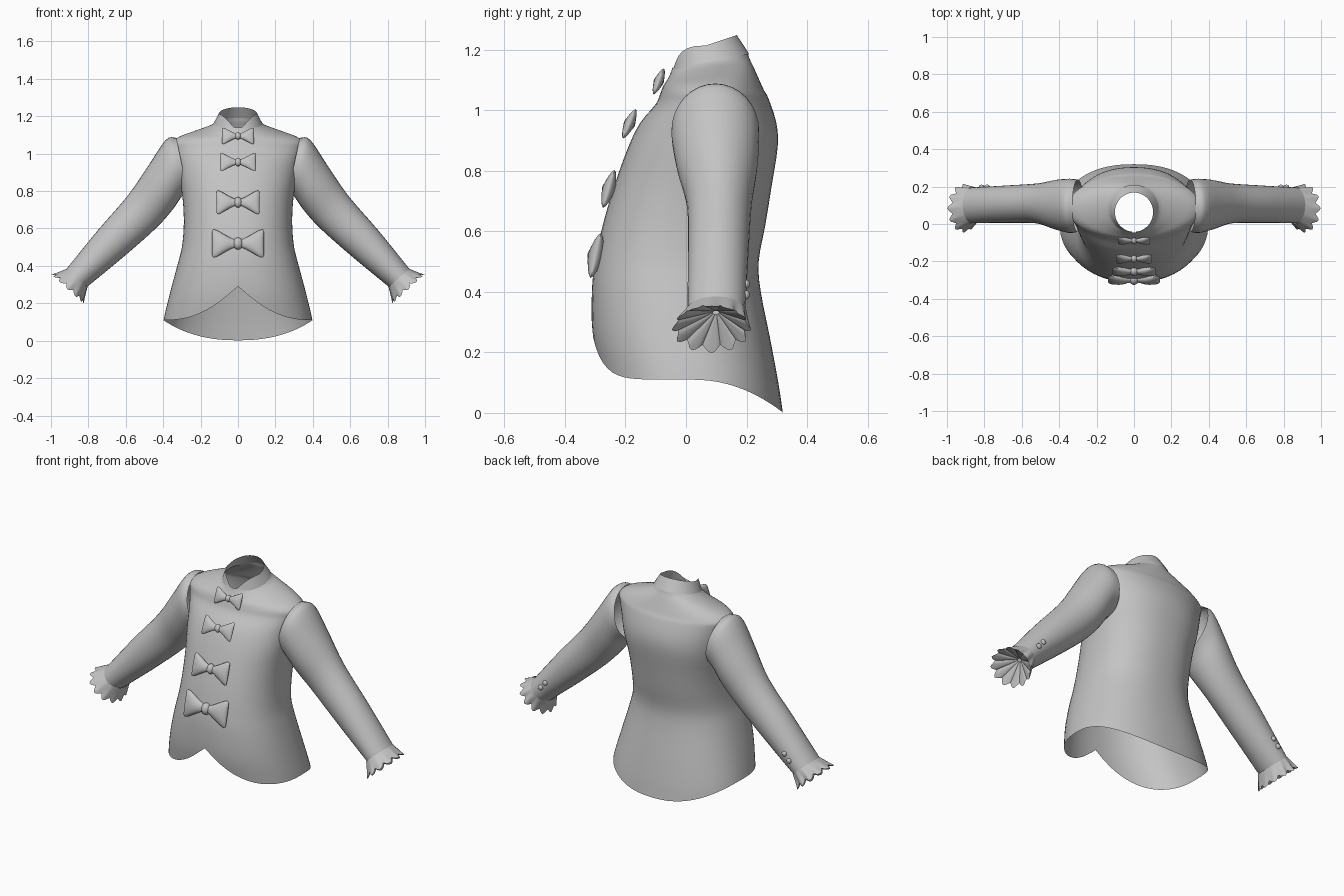
import bpy, bmesh, math
from mathutils import Vector, Matrix

cube = bpy.data.objects.get("Cube")
if cube:
    bpy.data.objects.remove(cube, do_unlink=True)

cloth = bpy.data.materials.new("light grey cloth")
cloth.use_nodes = True
GREY = (0.55, 0.55, 0.55, 1)
cloth.diffuse_color = GREY
for node in cloth.node_tree.nodes:
    if node.type == 'BSDF_PRINCIPLED':
        node.inputs["Base Color"].default_value = GREY
        node.inputs["Roughness"].default_value = 0.8


def finish(name, bm, mirror=False, angle=50):
    """Turn a bmesh into a smooth shaded object."""
    bmesh.ops.recalc_face_normals(bm, faces=bm.faces)
    mesh = bpy.data.meshes.new(name)
    bm.to_mesh(mesh)
    bm.free()
    mesh.materials.append(cloth)
    obj = bpy.data.objects.new(name, mesh)
    bpy.context.collection.objects.link(obj)
    bpy.ops.object.select_all(action='DESELECT')
    obj.select_set(True)
    bpy.context.view_layer.objects.active = obj
    bpy.ops.object.shade_smooth_by_angle(angle=math.radians(angle))
    if mirror:
        obj.modifiers.new("mirror", 'MIRROR').use_mirror_merge = False
    return obj


def loft(rings, closed=True, caps=False):
    """Skin a list of equal length point rings."""
    bm = bmesh.new()
    rows = [[bm.verts.new(p) for p in ring] for ring in rings]
    n = len(rows[0])
    for a, b in zip(rows, rows[1:]):
        for i in range(n if closed else n - 1):
            j = (i + 1) % n
            bm.faces.new((a[i], a[j], b[j], b[i]))
    if caps:
        bm.faces.new(rows[0])
        bm.faces.new(rows[-1])
    return bm


def spline(rows, steps):
    """Catmull-Rom interpolation through rows of numbers."""
    pts = [Vector(r) for r in rows]
    pts = [2 * pts[0] - pts[1]] + pts + [2 * pts[-1] - pts[-2]]
    out = []
    for a, b, c, d in zip(pts, pts[1:], pts[2:], pts[3:]):
        for s in range(steps):
            t = s / steps
            out.append(b + (c - a) * (t / 2) + (2 * a - 5 * b + 4 * c - d) * (t * t / 2)
                       + (3 * b - a - 3 * c + d) * (t ** 3 / 2))
    return out + [pts[-2]]


def power(v, p):
    return math.copysign(abs(v) ** p, v)


# Body sections: half width, front y, back y, front z, back z
body = spline([
    (.41, -.27, .32, 0, 0), (.40, -.28, .305, .1, .1), (.365, -.308, .277, .25, .25),
    (.325, -.311, .247, .4, .4), (.30, -.30, .24, .5, .5), (.29, -.275, .262, .62, .62),
    (.295, -.237, .283, .75, .75), (.315, -.19, .303, .88, .88),
    (.33, -.15, .298, .96, .96), (.35, -.10, .272, 1.02, 1.04),
    (.355, -.085, .258, 1.055, 1.065), (.31, -.075, .24, 1.08, 1.105),
    (.22, -.062, .222, 1.1, 1.145), (.15, -.05, .21, 1.125, 1.17),
    (.125, -.045, .203, 1.14, 1.19)], 3)
WAIST = .5


def section_at(z):
    for lo, hi in zip(body, body[1:]):
        if z <= hi[3]:
            return lo.lerp(hi, max(0, (z - lo[3]) / (hi[3] - lo[3])))
    return body[-1]


def hem(a):
    """Height of the cutaway hem; angle 0 is the front."""
    c, u = math.cos(a), abs(math.sin(a))
    return .11 + .18 * (1 - u) ** 2.5 if c > 0 else .11 - .108 * c * c


def body_point(row, a):
    z = row[3]
    if z < WAIST:
        low = hem(a)
        z = low + (WAIST - low) * z / WAIST
        row = section_at(z)
    p = .87 + .13 * min(1, max(0, (z - .85) / .2))
    w, front, back, zf, zb = row
    k = (1 - power(math.cos(a), p)) / 2
    zz = z if row[3] < WAIST or z < WAIST else zf + (zb - zf) * k
    return (w * power(math.sin(a), p), front + (back - front) * k, zz)


SIDES = 64
turn = [2 * math.pi * i / SIDES for i in range(SIDES)]
finish("jacket_body", loft([[body_point(r, a) for a in turn] for r in body]))

# Stand collar, split at the front
GAP = .09
arc = [GAP + (2 * math.pi - 2 * GAP) * i / 48 for i in range(49)]


def collar_point(a, t):
    s, c = math.sin(a), math.cos(a)
    base = Vector((.132 * s, .079 - .13 * c, 1.158 - .027 * c - .02 * max(0, c) ** 6))
    rise = -.035 * c if c < 0 else -.05 * c ** 3 - .03 * c ** 10
    top = Vector((.102 * s, .063 - .105 * c, 1.213 + rise))
    return base.lerp(top, t)


finish("collar", loft([[collar_point(a, t / 3) for a in arc] for t in range(4)], closed=False))

# Sleeve sections: top x, top z, bottom x, bottom z, centre y, half depth
sleeve = spline([
    (.33, 1.085, .27, .80, .098, .14), (.385, 1.075, .305, .765, .097, .145),
    (.48, .935, .35, .70, .103, .133), (.59, .775, .44, .60, .11, .107),
    (.75, .59, .61, .45, .106, .10), (.92, .38, .81, .285, .10, .095)], 4)


def tube_point(row, a, grow=1, slide=0):
    tx, tz, bx, bz, y, d = row
    c, s = math.cos(a) * grow, math.sin(a) * grow
    along = Vector((tz - bz, 0, bx - tx)).normalized() * slide
    return Vector(((tx + bx) / 2 + (tx - bx) / 2 * c, y + d * s,
                   (tz + bz) / 2 + (tz - bz) / 2 * c)) + along


finish("sleeves", loft([[tube_point(r, a) for a in turn[::2]] for r in sleeve]), mirror=True)

# Scalloped cuff ruffle, with a pleated fan inside
PLEATS = 12
fine = [2 * math.pi * i / (PLEATS * 6) for i in range(PLEATS * 6)]
cuff = Vector((.915, .385, .805, .287, .10, .099))
flare = Vector((.985, .355, .825, .21, .084, .122))
ruffle = []
for t in (0, .35, .7, 1):
    row = cuff.lerp(flare, t)
    ruffle.append([tube_point(row, a, 1 + .07 * t * math.cos(PLEATS * a),
                              .02 * t * (abs(math.cos(PLEATS * a / 2)) - .5)) for a in fine])
hub = tube_point(cuff, 0, 0)
ruffle.append([p.lerp(hub, .92) for p in ruffle[-1]])
finish("cuff_ruffles", loft(ruffle, caps=False), mirror=True, angle=60)

# Cuff buttons on the back of each sleeve
bm = bmesh.new()
for x, z in ((.815, .39), (.785, .425)):
    bmesh.ops.create_uvsphere(bm, u_segments=12, v_segments=8, radius=.015,
                              matrix=Matrix.Translation((x, .2, z)) @ Matrix.Diagonal((1, .7, 1, 1)))
finish("cuff_buttons", bm, mirror=True)

# Bow fasteners: half profile of position, height and thickness
wing = spline([(0, .28, .55), (.2, .32, .65), (.5, .6, 1), (.8, .9, .85), (.95, .96, .5), (1, .86, .1)], 3)
profile = [Vector((-x, h, t)) for x, h, t in reversed(wing[1:])] + wing


def bow(name, y, z, half_width, half_height, tilt):
    thick = .18 * half_width
    rings = [[(x * half_width, t * thick * math.sin(a), h * half_height * math.cos(a))
              for a in turn[::4]] for x, h, t in profile]
    bm = loft(rings, caps=True)
    bmesh.ops.create_uvsphere(
        bm, u_segments=16, v_segments=10, radius=1,
        matrix=Matrix.Diagonal((.19 * half_width, thick * 1.1, .42 * half_height, 1)))
    obj = finish(name, bm)
    obj.location = (0, y, z)
    obj.rotation_euler.x = -math.radians(tilt)


bow("bow_top", -.09, 1.095, .085, .048, 22)
bow("bow_upper", -.187, .955, .096, .055, 24)
bow("bow_lower", -.255, .74, .115, .068, 17)
bow("bow_bottom", -.298, .52, .138, .079, 13)
